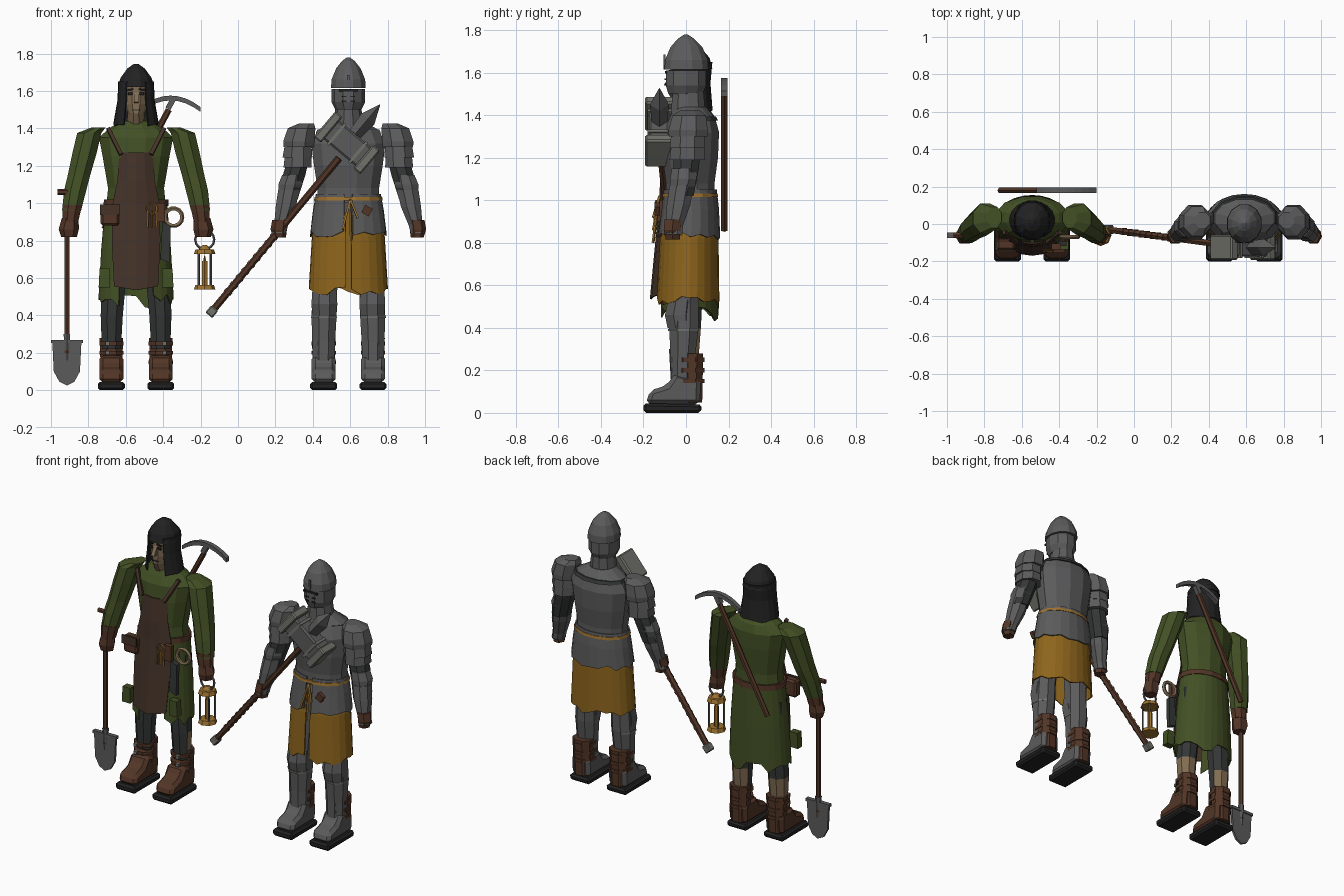
import bpy, bmesh, math, random
from mathutils import Vector, Matrix

random.seed(4)
if "Cube" in bpy.data.objects:
    bpy.data.objects.remove(bpy.data.objects["Cube"])


def colour(name, r, g, b):
    m = bpy.data.materials.new(name)
    m.use_nodes = True
    m.diffuse_color = (r, g, b, 1)
    m.node_tree.nodes["Principled BSDF"].inputs["Base Color"].default_value = (r, g, b, 1)
    return m


green = colour("moss green cloth", .055, .08, .018)
apron_brown = colour("dark apron brown", .058, .032, .022)
leather = colour("brown leather", .085, .036, .02)
black = colour("black cloth", .016, .016, .017)
steel = colour("dull steel", .105, .105, .108)
pale = colour("pale steel", .17, .17, .15)
ochre = colour("ochre cloth", .27, .13, .012)
tan = colour("tan skin", .22, .15, .085)
charcoal = colour("charcoal cloth", .035, .037, .037)
brass = colour("brass", .34, .17, .03)


def finish(name, bm, mat, solid=0, bevel=0):
    bmesh.ops.recalc_face_normals(bm, faces=bm.faces[:])
    me = bpy.data.meshes.new(name)
    bm.to_mesh(me)
    bm.free()
    me.materials.append(mat)
    ob = bpy.data.objects.new(name, me)
    bpy.context.collection.objects.link(ob)
    if solid:
        ob.modifiers.new("thickness", "SOLIDIFY").thickness = solid
    if bevel:
        mod = ob.modifiers.new("bevel", "BEVEL")
        mod.width, mod.segments = bevel, 1
    return ob


def tube(name, mat, cx, s, rings, n=8, gap=0, jag=0):
    """Stack of level ellipses (offset, y, z, rx, ry); a gap opens the front."""
    bm, rows = bmesh.new(), []
    count = n + 1 if gap else n
    for k, (dx, y, z, rx, ry) in enumerate(rings):
        row = []
        for i in range(count):
            a = -math.pi / 2 + math.radians(gap) / 2 + (math.tau - math.radians(gap)) * i / n
            if not gap:
                a += math.pi / n
            drop = random.uniform(-jag, jag) if k == len(rings) - 1 else 0
            row.append(bm.verts.new((cx + s * dx + rx * math.cos(a), y + ry * math.sin(a), z + drop)))
        rows.append(row)
    for a, b in zip(rows, rows[1:]):
        for i in range(n):
            j = (i + 1) % count
            bm.faces.new((a[i], a[j], b[j], b[i]))
    if not gap:
        bm.faces.new(rows[0])
        bm.faces.new(rows[-1])
    return finish(name, bm, mat, solid=.008 if gap else 0)


def rod(name, mat, a, b, r1, r2=None, n=6):
    a, b = Vector(a), Vector(b)
    bm = bmesh.new()
    turn = (b - a).to_track_quat('Z', 'Y').to_matrix().to_4x4()
    bmesh.ops.create_cone(bm, cap_ends=True, segments=n, radius1=r1, radius2=r1 if r2 is None else r2,
                          depth=(b - a).length, matrix=Matrix.Translation((a + b) / 2) @ turn)
    return finish(name, bm, mat)


def box(name, mat, centre, size, turn=0, bevel=0):
    bm = bmesh.new()
    bmesh.ops.create_cube(bm, size=1, matrix=Matrix.Translation(centre)
                          @ Matrix.Rotation(turn, 4, 'Y') @ Matrix.Diagonal((*size, 1)))
    return finish(name, bm, mat, bevel=bevel)


def prism(name, mat, outline, lo, hi, axis='y', bevel=0):
    """Flat outline (x,z) or (y,z), extruded along the given axis."""
    bm = bmesh.new()
    place = lambda p, t: (p[0], t, p[1]) if axis == 'y' else (t, p[0], p[1])
    a, b = [[bm.verts.new(place(p, t)) for p in outline] for t in (lo, hi)]
    bm.faces.new(a)
    bm.faces.new(b)
    for i in range(len(a)):
        j = (i + 1) % len(a)
        bm.faces.new((a[i], a[j], b[j], b[i]))
    return finish(name, bm, mat, bevel=bevel)


def ring(name, mat, centre, major, minor, turn=(math.pi / 2, 0, 0)):
    bpy.ops.mesh.primitive_torus_add(location=centre, rotation=turn, major_radius=major,
                                     minor_radius=minor, major_segments=14, minor_segments=5)
    bpy.context.object.name = name
    bpy.context.object.data.materials.append(mat)


def boots(who, cx, foot_mat):
    for s in (-1, 1):
        x = cx + s * .132
        prism(who + "_sole", black, [(-.2, 0), (.07, 0), (.075, .04), (-.2, .045)], x - .072, x + .072, 'x', .012)
        prism(who + "_foot", foot_mat, [(-.19, .04), (.065, .04), (.07, .16), (-.05, .19), (-.09, .13), (-.17, .105)],
              x - .064, x + .064, 'x', .02)
        tube(who + "_boot_shaft", leather, cx, s, [(.132, .03, .05, .06, .05), (.132, .03, .28, .068, .055)])
        for z in (.15, .2, .25):
            tube(who + "_boot_strap", leather, cx, s, [(.132, .015, z - .01, .07, .077), (.132, .015, z + .01, .07, .077)])
            box(who + "_boot_buckle", pale, (x + s * .02, -.062, z), (.022, .015, .02))


# ---------------------------------------------------------------- digger
D = -.545
boots("digger", D, leather)
for s in (-1, 1):
    leg = tube("trouser_leg", charcoal, D, s, [(.132, .01, .22, .055, .05), (.13, .01, .4, .064, .065),
                                               (.1, .02, .9, .08, .08)])
    leg.data.materials.append(tan)
    for f in leg.data.polygons:
        if f.center.z < .4 and (f.normal.y > .3 or f.normal.x * s > .7):
            f.material_index = 1
    tube("sleeve", green, D, s, [(.2, .035, 1.405, .04, .06), (.25, .03, 1.375, .07, .085), (.275, .01, 1.27, .07, .08),
                                 (.305, -.01, 1.15, .065, .072), (.325, -.03, 1.07, .064, .065), (.345, -.05, .96, .055, .055)])
    tube("glove_cuff", leather, D, s, [(.34, -.05, .99, .056, .055), (.352, -.057, .9, .046, .046)])
    tube("glove_hand", leather, D, s, [(.352, -.057, .92, .045, .045), (.36, -.06, .86, .054, .052),
                                       (.358, -.06, .82, .042, .042)], 6)
    rod("apron_strap", apron_brown, (D + s * .08, -.1, 1.26), (D + s * .15, -.045, 1.4), .014, n=4)
    prism("hem_pocket", green, [(D + s * .14, .55), (D + s * .2, .55), (D + s * .195, .65), (D + s * .14, .65)], -.135, -.09)
tube("tunic_body", green, D, 1, [(0, .02, .98, .165, .12), (0, .02, 1.08, .155, .115), (0, .025, 1.25, .185, .125),
                                 (0, .03, 1.35, .205, .12), (0, .035, 1.4, .15, .1), (0, .03, 1.44, .08, .07)], 12)
tube("tunic_skirt", green, D, 1, [(0, .02, 1.02, .165, .125), (0, .015, .75, .188, .138), (0, .01, .47, .202, .145)],
     22, gap=55, jag=.045)
tube("waist_belt", leather, D, 1, [(0, .02, .985, .174, .132), (0, .02, 1.02, .172, .13)], 14)
prism("dark_patch", charcoal, [(D + .13, .7), (D + .18, .68), (D + .185, .88), (D + .14, .9)], -.118, -.09)

# apron, a curved sheet down the front
bm, rows = bmesh.new(), []
for z, half, y in ((1.27, .09, -.11), (1.12, .1, -.122), (1, .125, -.125), (.8, .13, -.145), (.535, .118, -.17)):
    rows.append([bm.verts.new((D + half * u, y + .035 * u * u, z + .02 * abs(u) * (z < .6)))
                 for u in (-1, -.5, 0, .5, 1)])
for a, b in zip(rows, rows[1:]):
    for i in range(4):
        bm.faces.new((a[i], a[i + 1], b[i + 1], b[i]))
finish("apron", bm, apron_brown, solid=.008)

# head and hood
tube("head", tan, D, 1, [(0, .01, 1.42, .05, .06), (0, -.005, 1.48, .045, .075), (0, .005, 1.53, .066, .085),
                         (0, .01, 1.65, .07, .085)], 10)
tube("hood_crown", black, D, 1, [(0, .02, 1.62, .1, .108), (0, .02, 1.67, .086, .094), (0, .015, 1.72, .048, .055),
                                 (0, .015, 1.745, .012, .012)], 12)
tube("hood_drape", black, D, 1, [(0, .02, 1.65, .096, .104), (0, .015, 1.55, .1, .1), (0, .02, 1.42, .122, .105)],
     14, gap=66, jag=.008)
prism("nose", tan, [(-.07, 1.6), (-.105, 1.54), (-.07, 1.535)], D - .012, D + .012, 'x')
box("mouth", charcoal, (D, -.077, 1.498), (.04, .008, .008))
for s in (-1, 1):
    box("eye", black, (D + s * .03, -.077, 1.585), (.026, .009, .012))
    box("brow", black, (D + s * .03, -.078, 1.607), (.034, .009, .008), s * .15)

# things hung on the belt
box("belt_pouch", leather, (D - .14, -.11, .935), (.1, .06, .11), bevel=.012)
box("pouch_flap", apron_brown, (D - .14, -.143, .965), (.106, .009, .055))
ring("key_ring", brass, (D + .085, -.14, .97), .028, .005)
for i in range(3):
    rod("key", brass, (D + .065 + .02 * i, -.145, .96), (D + .06 + .025 * i, -.148, .87), .006, n=4)
ring("rope_coil", tan, (D + .2, -.07, .925), .046, .012)
box("rope_holder", leather, (D + .13, -.12, .95), (.05, .03, .1))

# spade in the right hand
X, Y = -.915, -.06
rod("spade_shaft", leather, (X, Y, 1.06), (X, Y, .2), .015)
rod("spade_grip", leather, (X - .05, Y, 1.06), (X + .05, Y, 1.06), .016)
prism("spade_blade", steel, [(X - .078, .26), (X + .078, .26), (X + .07, .1), (X + .04, .045), (X, .025),
                             (X - .04, .045), (X - .07, .1)], Y - .008, Y + .008)
box("spade_tread", steel, (X, Y, .26), (.17, .028, .018))
rod("spade_socket", steel, (X, Y, .3), (X, Y, .16), .02, .012)

# lantern in the left hand
X = -.178
ring("lantern_ring", steel, (X, Y, .805), .05, .007)
for z, r in ((.74, .058), (.55, .058)):
    rod("lantern_plate", brass, (X, Y, z - .013), (X, Y, z + .013), r, r * .85, 8)
rod("lantern_cap", brass, (X, Y, .75), (X, Y, .775), .035, .012, 8)
for i in range(4):
    a = math.pi / 4 + i * math.pi / 2
    px, py = X + .045 * math.cos(a), Y + .045 * math.sin(a)
    rod("lantern_post", steel, (px, py, .55), (px, py, .74), .006, n=4)
rod("candle", brass, (X, Y, .56), (X, Y, .69), .016)
rod("flame", ochre, (X, Y, .69), (X, Y, .725), .01, .001)

# pick slung on the back
rod("pick_shaft", leather, (-.37, .18, 1.5), (-.715, .18, .86), .017)
arc = [-.52 + .04 * i for i in range(9)]
bend = lambda x, t: (x, 1.575 - 2.4 * (x + .36) ** 2 - t)
prism("pick_head", steel, [bend(x, 0) for x in arc] + [bend(x, .026) for x in reversed(arc)], .165, .195)
box("pick_socket", steel, (-.358, .18, 1.535), (.03, .03, .07), .5)

# ---------------------------------------------------------------- knight
K = .59
boots("knight", K, steel)
for s in (-1, 1):
    tube("greave", steel, K, s, [(.132, -.02, .12, .062, .055), (.132, -.015, .26, .066, .062),
                                 (.13, -.01, .4, .073, .075), (.125, -.01, .52, .07, .075), (.11, .01, .9, .08, .08)])
    tube("knee_plate", steel, K, s, [(.128, -.022, .4, .07, .07), (.128, -.03, .46, .075, .075),
                                     (.128, -.02, .53, .07, .07)])
    tube("shin_band", pale, K, s, [(.131, -.014, .385, .075, .077), (.131, -.014, .395, .075, .077)])
    tube("padded_arm", charcoal, K, s, [(.25, .01, 1.3, .06, .07), (.29, 0, 1.15, .065, .065), (.325, -.02, 1.02, .058, .06)])
    # overlapping shoulder plates, the top one domed
    tube("shoulder_cap", steel, K, s, [(.225, .02, 1.425, .045, .045), (.25, .015, 1.4, .08, .085),
                                       (.265, .01, 1.33, .09, .1), (.265, .01, 1.3, .088, .098)])
    for i in range(2):
        z = 1.32 - .055 * i
        tube("shoulder_lame", steel, K, s, [(.268, .008, z, .076, .083), (.272, .006, z - .075, .086 - .005 * i, .09)])
    tube("elbow_plate", steel, K, s, [(.3, -.01, 1.15, .058, .062), (.312, -.012, 1.1, .068, .068), (.322, -.02, 1.05, .055, .058)])
    tube("forearm_plate", steel, K, s, [(.318, -.02, 1.07, .062, .062), (.335, -.035, .98, .058, .06), (.36, -.055, .88, .04, .044),
                                        (.372, -.06, .84, .042, .046)])
    tube("knight_hand", leather, K, s, [(.365, -.06, .91, .042, .046), (.372, -.065, .86, .044, .046),
                                        (.368, -.062, .815, .034, .038)], 6)
tube("breastplate", steel, K, 1, [(0, .02, 1, .172, .12), (0, .02, 1.08, .17, .118), (0, .02, 1.2, .19, .135),
                                  (0, .025, 1.32, .205, .135), (0, .03, 1.39, .17, .11), (0, .02, 1.44, .08, .075)], 12)
tube("back_collar", charcoal, K, 1, [(0, .035, 1.375, .18, .12), (0, .035, 1.395, .17, .11)], 12)
tube("ochre_skirt", ochre, K, 1, [(0, .02, .95, .18, .13), (0, .015, .82, .195, .138), (0, .01, .53, .212, .147)],
     24, gap=9, jag=.022)
tube("plate_skirt", steel, K, 1, [(0, .02, 1.05, .174, .125), (0, .02, .96, .19, .135), (0, .015, .835, .206, .146)],
     20, gap=14, jag=.02)
tube("cord_belt", brass, K, 1, [(0, .02, 1.015, .183, .134), (0, .02, 1.033, .181, .132)], 14)
for dx, low in ((-.03, .86), (.015, .8), (.05, .92)):
    rod("cord_end", brass, (K + .01, -.125, 1.02), (K + dx, -.155, low), .007, n=4)
box("belt_knot", leather, (K + .1, -.135, .96), (.045, .025, .045), .5)

# helmet
tube("neck_guard", steel, K, 1, [(0, .01, 1.41, .085, .085), (0, .01, 1.53, .065, .075)], 10)
tube("visor", steel, K, 1, [(0, -.002, 1.5, .07, .085), (0, 0, 1.54, .09, .1), (0, 0, 1.61, .09, .098)], 10)
tube("helmet_dome", steel, K, 1, [(0, .002, 1.615, .096, .107), (0, .002, 1.66, .093, .104), (0, .002, 1.72, .068, .078),
                                  (0, 0, 1.76, .035, .04), (0, 0, 1.78, .008, .008)], 12)
box("eye_slit", black, (K, -.094, 1.603), (.1, .009, .012))
box("brow_ridge", steel, (K, -.102, 1.65), (.012, .009, .07))
for s in (-1, 1):
    for z in (1.545, 1.57):
        box("breath_hole", black, (K + s * .022, -.096, z), (.022, .009, .007))

# war hammer held across the body
base, neck = Vector((-.14, -.03, .42)), Vector((.54, -.12, 1.24))
along = Vector((.644, 0, .765))
across = Vector((.765, 0, -.644))
centre, tilt = Vector((.585, -.125, 1.32)), .7
rod("hammer_shaft", leather, base, neck, .019)
for i in range(9):
    p = base.lerp(neck, .12 + .045 * i)
    rod("grip_wrap", leather, p, p + along * .018, .022)
box("hammer_pommel", pale, base, (.048, .048, .05), tilt, .006)
box("hammer_block", steel, centre, (.24, .1, .13), tilt, .01)
for side, height in ((-1, .18), (1, .165)):
    box("hammer_face", pale, centre + across * side * .135, (.05, .135, height), tilt, .008)
    box("hammer_band", pale, centre + across * side * .075, (.016, .112, .145), tilt)
rod("hammer_spike", steel, centre + along * .05, centre + along * .17, .035, .045, 4)
rod("spike_tip", steel, centre + along * .17, centre + along * .27, .045, .002, 4)
